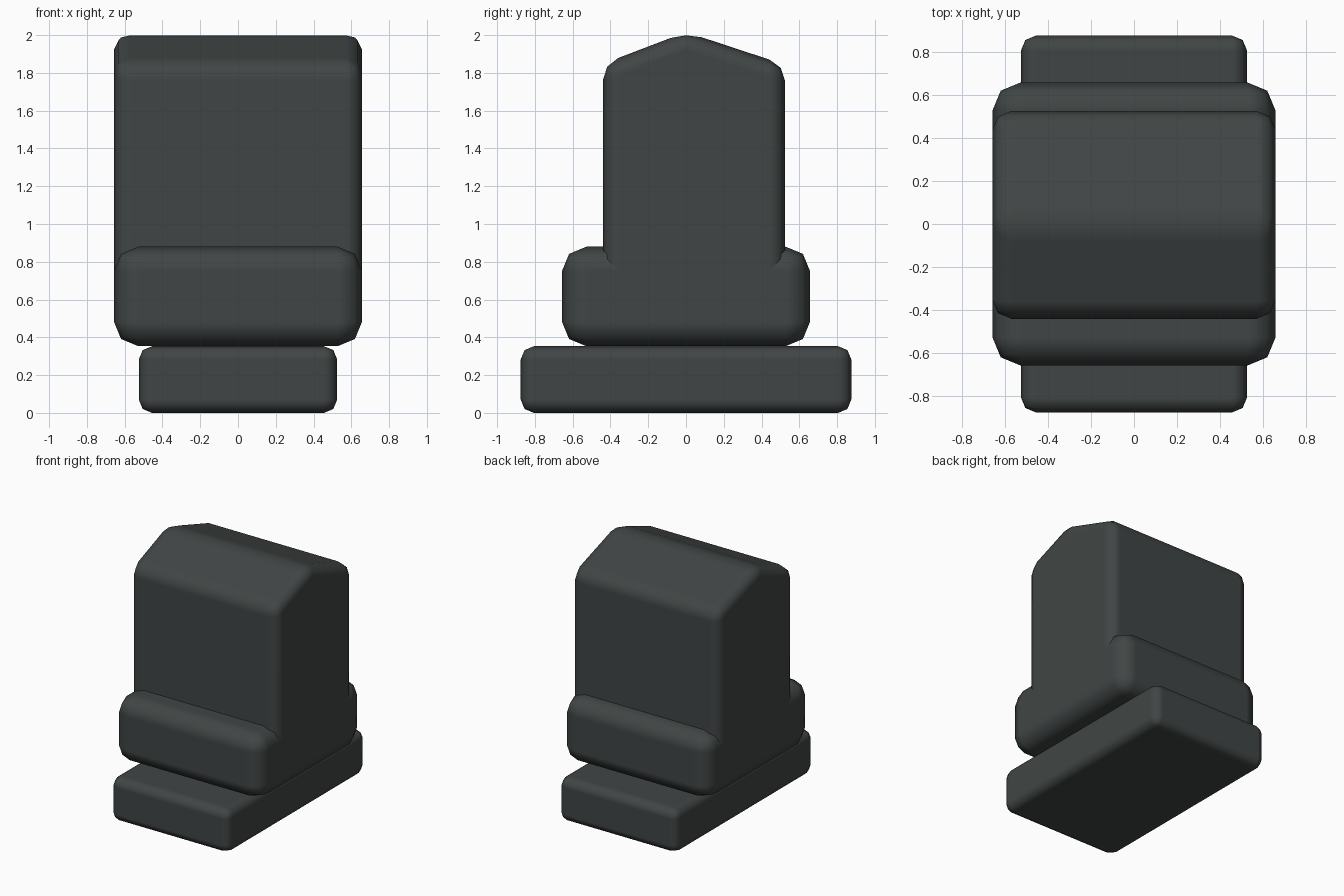
import bpy, bmesh

if "Cube" in bpy.data.objects:
    bpy.data.objects.remove(bpy.data.objects["Cube"])

paint = bpy.data.materials.new("dark_slate")
paint.diffuse_color = (0.052, 0.060, 0.059, 1)
paint.use_nodes = True
paint.node_tree.nodes["Principled BSDF"].inputs["Base Color"].default_value = paint.diffuse_color


def side_profile_block(name, half_width, profile, bevel):
    """Extrude a (y, z) outline across x and round every edge."""
    bm = bmesh.new()
    face = bm.faces.new([bm.verts.new((-half_width, y, z)) for y, z in profile])
    ext = bmesh.ops.extrude_face_region(bm, geom=[face])
    verts = [g for g in ext["geom"] if isinstance(g, bmesh.types.BMVert)]
    bmesh.ops.translate(bm, verts=verts, vec=(2 * half_width, 0, 0))
    bmesh.ops.recalc_face_normals(bm, faces=bm.faces)
    mesh = bpy.data.meshes.new(name)
    bm.to_mesh(mesh)
    bm.free()
    mesh.materials.append(paint)
    mesh.shade_smooth()
    obj = bpy.data.objects.new(name, mesh)
    bpy.context.collection.objects.link(obj)
    mod = obj.modifiers.new("rounded_edges", "BEVEL")
    mod.width = bevel
    mod.segments = 2
    mod.limit_method = "ANGLE"
    mod.angle_limit = 0.3
    mod.harden_normals = True
    return obj


def rectangle(y0, y1, z0, z1):
    return [(y0, z0), (y1, z0), (y1, z1), (y0, z1)]


# Long foot plate
side_profile_block("foot_plate", 0.525, rectangle(-0.875, 0.875, 0, 0.353), 0.07)

# Wide square plinth
side_profile_block("plinth", 0.657, rectangle(-0.657, 0.657, 0.353, 0.88), 0.13)

# Tall body with a gabled top, sunk into the plinth
side_profile_block("gabled_body", 0.657,
                   [(-0.44, 0.55), (0.525, 0.55), (0.525, 1.843),
                    (0.0, 2.016), (-0.44, 1.848)], 0.087)
